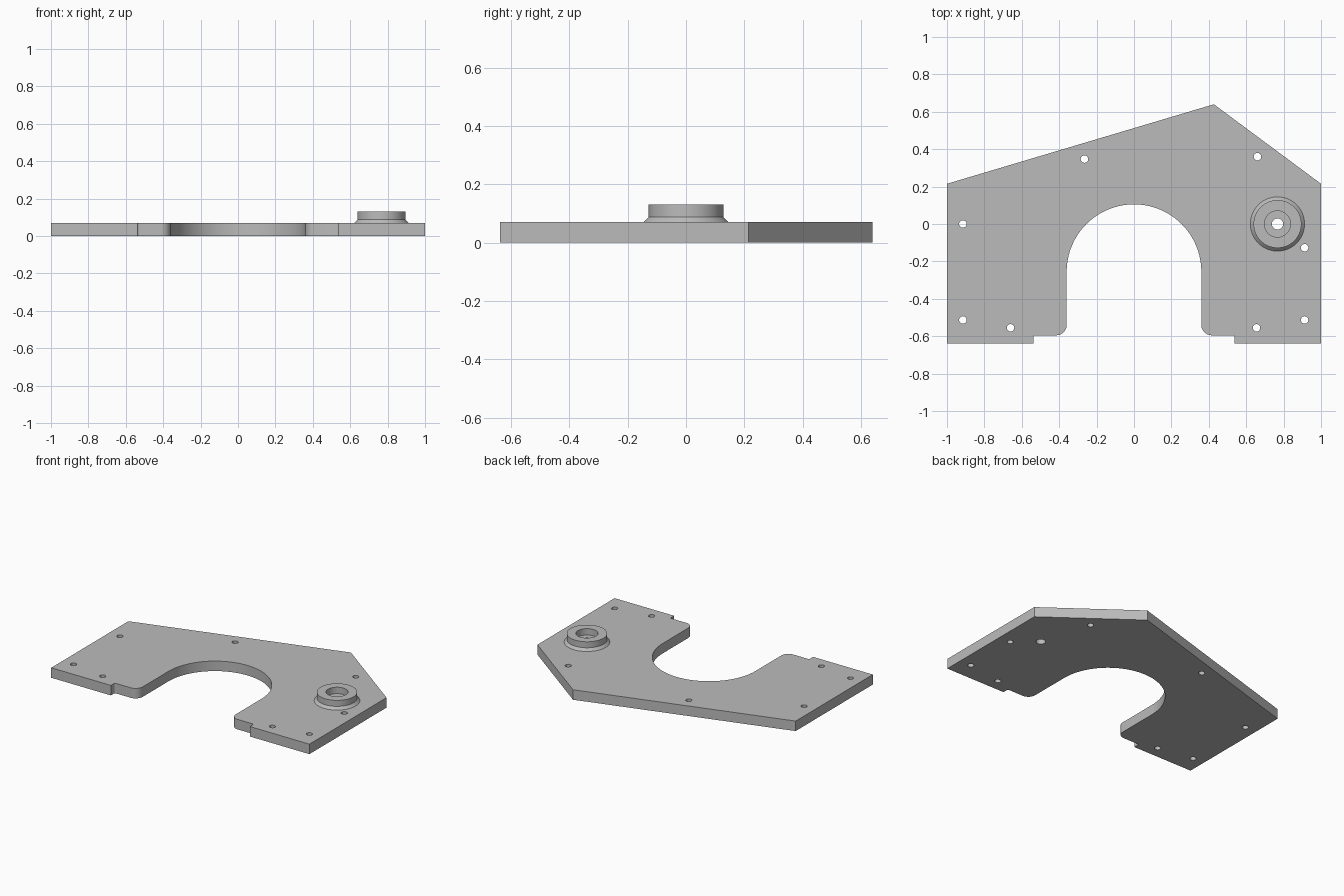
import bpy, bmesh
from math import cos, sin, pi, radians

cube = bpy.data.objects.get("Cube")
if cube:
    bpy.data.objects.remove(cube, do_unlink=True)

THICK = 0.07
BOSS = (0.767, 0.0)
BOLT_HOLES = [(-0.915, 0), (-0.915, -0.513), (-0.66, -0.555), (0.655, -0.555),
              (0.912, -0.513), (0.912, -0.127), (0.66, 0.36), (-0.265, 0.347)]

grey = bpy.data.materials.new("machined grey")
grey.use_nodes = True
grey.diffuse_color = (0.5, 0.5, 0.5, 1)
grey.node_tree.nodes["Principled BSDF"].inputs["Base Color"].default_value = (0.5, 0.5, 0.5, 1)


def arc(cx, cy, r, start, end, n):
    """Points along an arc, angles in degrees."""
    angles = [radians(start + (end - start) * i / n) for i in range(n + 1)]
    return [(cx + r * cos(a), cy + r * sin(a)) for a in angles]


def finish(obj):
    """Clean the mesh, colour it and smooth its round faces."""
    bm = bmesh.new()
    bm.from_mesh(obj.data)
    bmesh.ops.remove_doubles(bm, verts=bm.verts, dist=0.0001)
    bmesh.ops.recalc_face_normals(bm, faces=bm.faces)
    bm.to_mesh(obj.data)
    bm.free()
    obj.data.materials.clear()
    obj.data.materials.append(grey)
    bpy.ops.object.select_all(action='DESELECT')
    obj.select_set(True)
    bpy.context.view_layer.objects.active = obj
    bpy.ops.object.shade_smooth_by_angle(angle=radians(30))


def extruded_plate(name, loops, thickness):
    """Plate from an outer loop followed by hole loops."""
    curve = bpy.data.curves.new(name + "_outline", 'CURVE')
    curve.dimensions = '2D'
    curve.fill_mode = 'BOTH'
    curve.extrude = thickness / 2
    for loop in loops:
        spline = curve.splines.new('POLY')
        spline.points.add(len(loop) - 1)
        for point, (x, y) in zip(spline.points, loop):
            point.co = (x, y, 0, 1)
        spline.use_cyclic_u = True
    outline = bpy.data.objects.new(name + "_outline", curve)
    bpy.context.collection.objects.link(outline)
    bpy.context.view_layer.update()
    evaluated = outline.evaluated_get(bpy.context.evaluated_depsgraph_get())
    mesh = bpy.data.meshes.new_from_object(evaluated)
    bpy.data.objects.remove(outline, do_unlink=True)
    for v in mesh.vertices:
        v.co.z += thickness / 2
    obj = bpy.data.objects.new(name, mesh)
    bpy.context.collection.objects.link(obj)
    finish(obj)


def turned_part(name, profile, x, y, steps=64):
    """Part turned about a vertical axis from (radius, height) points."""
    bm = bmesh.new()
    verts = [bm.verts.new((r, 0, z)) for r, z in profile]
    edges = [bm.edges.new(pair) for pair in zip(verts, verts[1:] + verts[:1])]
    bmesh.ops.spin(bm, geom=verts + edges, cent=(0, 0, 0), axis=(0, 0, 1),
                   angle=2 * pi, steps=steps)
    mesh = bpy.data.meshes.new(name)
    bm.to_mesh(mesh)
    bm.free()
    obj = bpy.data.objects.new(name, mesh)
    obj.location = (x, y, 0)
    bpy.context.collection.objects.link(obj)
    finish(obj)


# Right half of the arched opening and stepped front edge, then its mirror
half = arc(0, -0.255, 0.36, 90, 0, 32)
half += arc(0.415, -0.54, 0.055, 180, 270, 10)
half += arc(0.528, -0.605, 0.01, 90, 0, 5)
half += [(0.538, -0.638), (1, -0.638), (1, 0.215)]
mirrored = [(-x, y) for x, y in reversed(half[1:])]
outer = half + [(0.427, 0.64)] + mirrored

# Mounting plate with bolt holes and the bore under the boss
holes = [arc(x, y, 0.02, 0, 345, 23) for x, y in BOLT_HOLES]
holes.append(arc(*BOSS, 0.03, 0, 354.375, 63))
extruded_plate("mounting_plate", [outer] + holes, THICK)

# Raised boss with a flared foot and counterbore
turned_part("bearing_boss",
            [(0.145, THICK), (0.128, 0.088), (0.128, 0.13), (0.07, 0.13),
             (0.07, 0.085), (0.03, 0.085), (0.03, THICK)], *BOSS)
